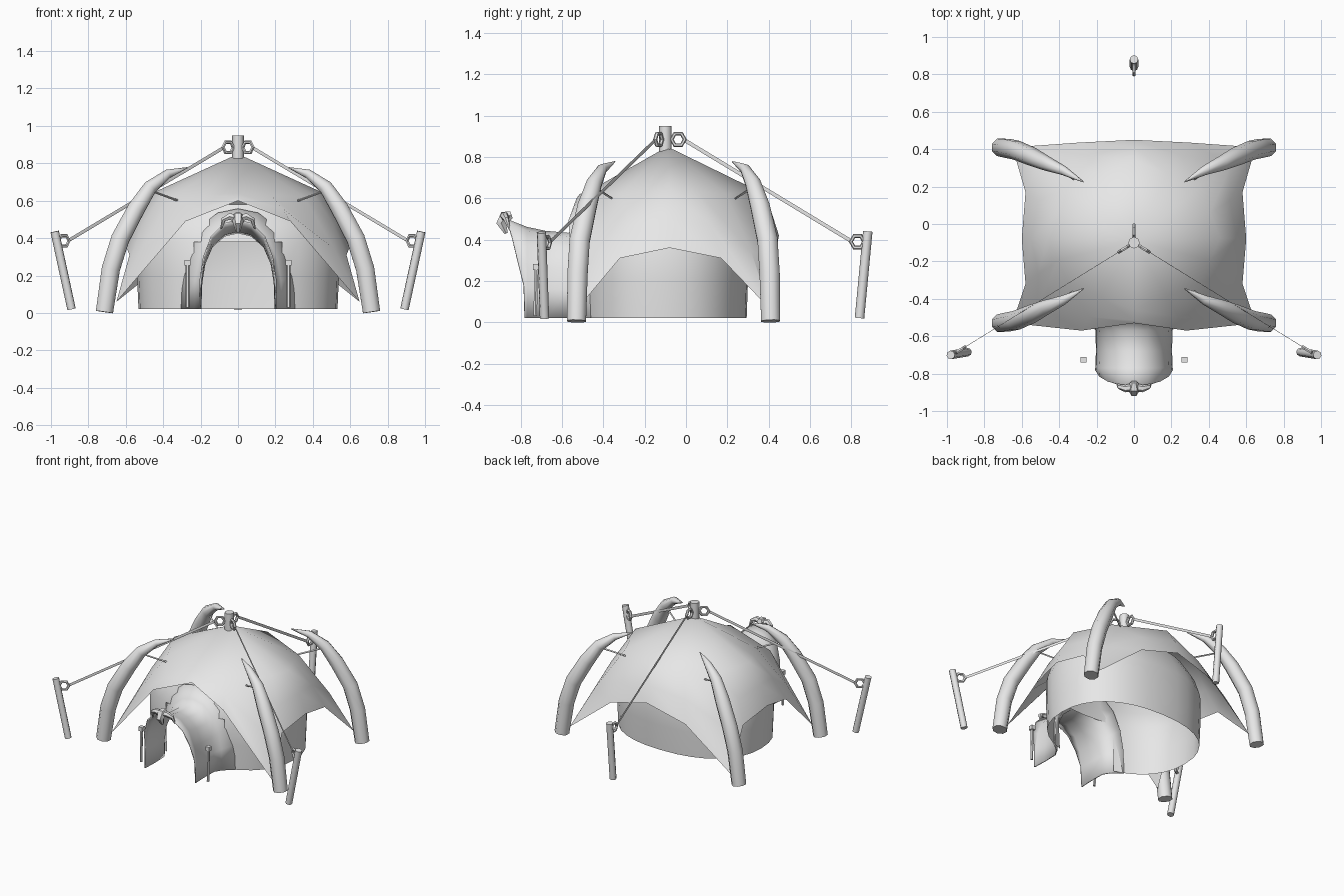
import bpy, bmesh, math
from mathutils import Vector

cube = bpy.data.objects.get("Cube")
if cube:
    bpy.data.objects.remove(cube, do_unlink=True)

GREY = (0.8, 0.8, 0.8, 1)
mat = bpy.data.materials.new("plain_grey")
mat.use_nodes = True
mat.diffuse_color = GREY
mat.node_tree.nodes["Principled BSDF"].inputs["Base Color"].default_value = GREY


def finish(obj, angle=50):
    obj.data.materials.clear()
    obj.data.materials.append(mat)
    bpy.ops.object.select_all(action='DESELECT')
    obj.select_set(True)
    bpy.context.view_layer.objects.active = obj
    bpy.ops.object.shade_smooth_by_angle(angle=math.radians(angle))
    return obj


def loft(name, rings, closed=True, caps=False, drop=None, angle=50):
    """Skin a list of equal-length rings; drop(centre) removes faces."""
    bm = bmesh.new()
    rows = [[bm.verts.new(p) for p in r] for r in rings]
    n = len(rows[0])
    for a, b in zip(rows, rows[1:]):
        for i in range(n if closed else n - 1):
            j = (i + 1) % n
            bm.faces.new((a[i], a[j], b[j], b[i]))
    if caps:
        bm.faces.new(rows[0])
        bm.faces.new(rows[-1])
    if drop:
        gone = [f for f in bm.faces if drop(f.calc_center_median())]
        bmesh.ops.delete(bm, geom=gone, context='FACES')
    bmesh.ops.remove_doubles(bm, verts=bm.verts, dist=0.0005)
    bmesh.ops.recalc_face_normals(bm, faces=bm.faces)
    mesh = bpy.data.meshes.new(name)
    bm.to_mesh(mesh)
    bm.free()
    obj = bpy.data.objects.new(name, mesh)
    bpy.context.collection.objects.link(obj)
    return finish(obj, angle)


def tube(name, path, radii, sides=8, flat=1.0):
    """Tapered tube along a path; flat squashes it sideways into a strap."""
    pts = [Vector(p) for p in path]
    side = (pts[-1] - pts[0]).cross(Vector((0, 0, 1)))
    if side.length < 0.001:
        side = Vector((1, 0, 0))
    rings = []
    for i, p in enumerate(pts):
        t = (pts[min(i + 1, len(pts) - 1)] - pts[max(i - 1, 0)]).normalized()
        u = (side - t * side.dot(t)).normalized()
        v = u.cross(t)
        r = radii[i]
        rings.append([p + r * (flat * math.cos(a) * u + math.sin(a) * v)
                      for a in (math.tau * k / sides for k in range(sides))])
    return loft(name, rings, caps=True)


def ring(name, at, direction):
    """Hexagonal tie ring standing upright in the line of its rope."""
    axis = Vector(direction).cross(Vector((0, 0, 1)))
    bpy.ops.mesh.primitive_torus_add(
        location=at, rotation=axis.to_track_quat('Z', 'Y').to_euler(),
        major_segments=6, minor_segments=6, major_radius=0.032, minor_radius=0.01)
    bpy.context.object.name = name
    finish(bpy.context.object)


# Canopy: eight-sided peak, bulged middle and a hem dipping at the corners
half_hem = [(0, -.53, .60), (.28, -.57, .49), (.65, -.53, .06), (.58, -.32, .31),
            (.60, -.08, .36), (.58, .17, .31), (.65, .41, .06), (.30, .435, .34),
            (0, .45, .42)]
hem = half_hem + [(-x, y, z) for x, y, z in half_hem[-2:0:-1]]
angles = [math.atan2((y + .06) / .40, x / .46) for x, y, z in hem]
shoulder = [Vector((.46 * math.cos(a), -.06 + .40 * math.sin(a), .62 if i % 4 == 2 else .64))
            for i, a in enumerate(angles)]
for i in range(1, len(hem), 2):
    shoulder[i] = (shoulder[i - 1] + shoulder[(i + 1) % len(hem)]) / 2
middle = [(s + Vector(h)) / 2 + .02 * Vector((math.cos(a), math.sin(a), 0))
          for s, h, a in zip(shoulder, hem, angles)]
loft("canopy", [[(0, -.09, .85)] * len(hem), shoulder, middle, hem], angle=35)

# Round wall, open below, with a doorway
wall = []
for z, s in ((.02, .985), (.2, 1), (.38, 1), (.47, .94), (.58, .79)):
    row = []
    for k in range(32):
        c, n = math.cos(math.tau * k / 32), math.sin(math.tau * k / 32)
        row.append((s * .54 * math.copysign(abs(c) ** .87, c),
                    -.11 + s * .41 * math.copysign(abs(n) ** .87, n), z))
    wall.append(row)
loft("wall", wall, drop=lambda c: abs(c.x) < .2 and c.y < -.3 and c.z < .4)

# Entrance hood flaring forward at the top and spreading into the wall behind
half_arch = [(.21, -.78, .02), (.205, -.785, .18), (.187, -.815, .30),
             (.145, -.84, .41), (.075, -.86, .48), (0, -.868, .50)]
arch = half_arch + [(-x, y, z) for x, y, z in half_arch[-2::-1]]
hood_rings = [arch]
for y, sx, sz in ((-.77, .985, .92), (-.68, .97, .88), (-.57, .98, .86),
                  (-.52, 1.12, .95), (-.465, 1.45, 1.12)):
    hood_rings.append([(x * sx, y, .02 + (z - .02) * sz) for x, _, z in arch])
hood = loft("entrance_hood", hood_rings, closed=False)
thick = hood.modifiers.new("thickness", 'SOLIDIFY')
thick.thickness = .008

# Horned ornament over the entrance
tube("ornament_snout", [(0, -.845, .52), (0, -.875, .51), (0, -.895, .48), (0, -.87, .43)],
     [.02, .035, .027, .01], 6)
for sx, label in ((1, "left"), (-1, "right")):
    tube("ornament_horn_" + label,
         [(0, -.87, .505), (sx * .045, -.88, .515), (sx * .078, -.87, .50), (sx * .09, -.855, .45)],
         [.022, .02, .014, .004], 6)

    # Door posts with square caps
    tube("door_post_" + label, [(sx * .27, -.73, .03), (sx * .27, -.725, .26)], [.010, .010], 6)
    bpy.ops.mesh.primitive_cube_add(size=.03, location=(sx * .27, -.725, .268))
    bpy.context.object.name = "door_post_cap_" + label
    finish(bpy.context.object)

    # Curved tusk supports and the ties that hold them to the canopy
    for sy, end in ((1, "back"), (-1, "front")):
        tusk = [(.714, .47, .005), (.68, .465, .235), (.63, .455, .395), (.545, .42, .555),
                (.47, .385, .67), (.375, .345, .743), (.27, .285, .777)]
        tube("tusk_%s_%s" % (end, label),
             [(sx * x, -.06 + sy * y, z) for x, y, z in tusk],
             [.05, .053, .053, .05, .04, .025, .003])
        tube("tusk_tie_%s_%s" % (end, label),
             [(sx * .47, -.06 + sy * .385, .655), (sx * .32, -.06 + sy * .3, .60)],
             [.006, .006], 4)

# Centre pole
tube("centre_pole", [(0, -.1, .82), (0, -.1, .95)], [.031, .031], 8)

# Guy ropes: stake, two rings and a flat strap for each
for label, top, foot in (("left", (.98, -.70, .435), (.89, -.685, .02)),
                         ("right", (-.98, -.70, .435), (-.89, -.685, .02)),
                         ("back", (0, .88, .44), (0, .84, .02))):
    tube("stake_" + label, [foot, top], [.023, .023], 8)
    centre = Vector((0, -.1, .885))
    out = Vector((top[0], top[1] - centre.y, 0)).normalized()
    near = centre + out * .062
    far = Vector(foot).lerp(Vector(top), .88) - out * .045
    ring("pole_ring_" + label, near, out)
    ring("stake_ring_" + label, far, out)
    tube("guy_rope_" + label, [near + out * .025, far - out * .025], [.009, .009], 4, flat=.12)
